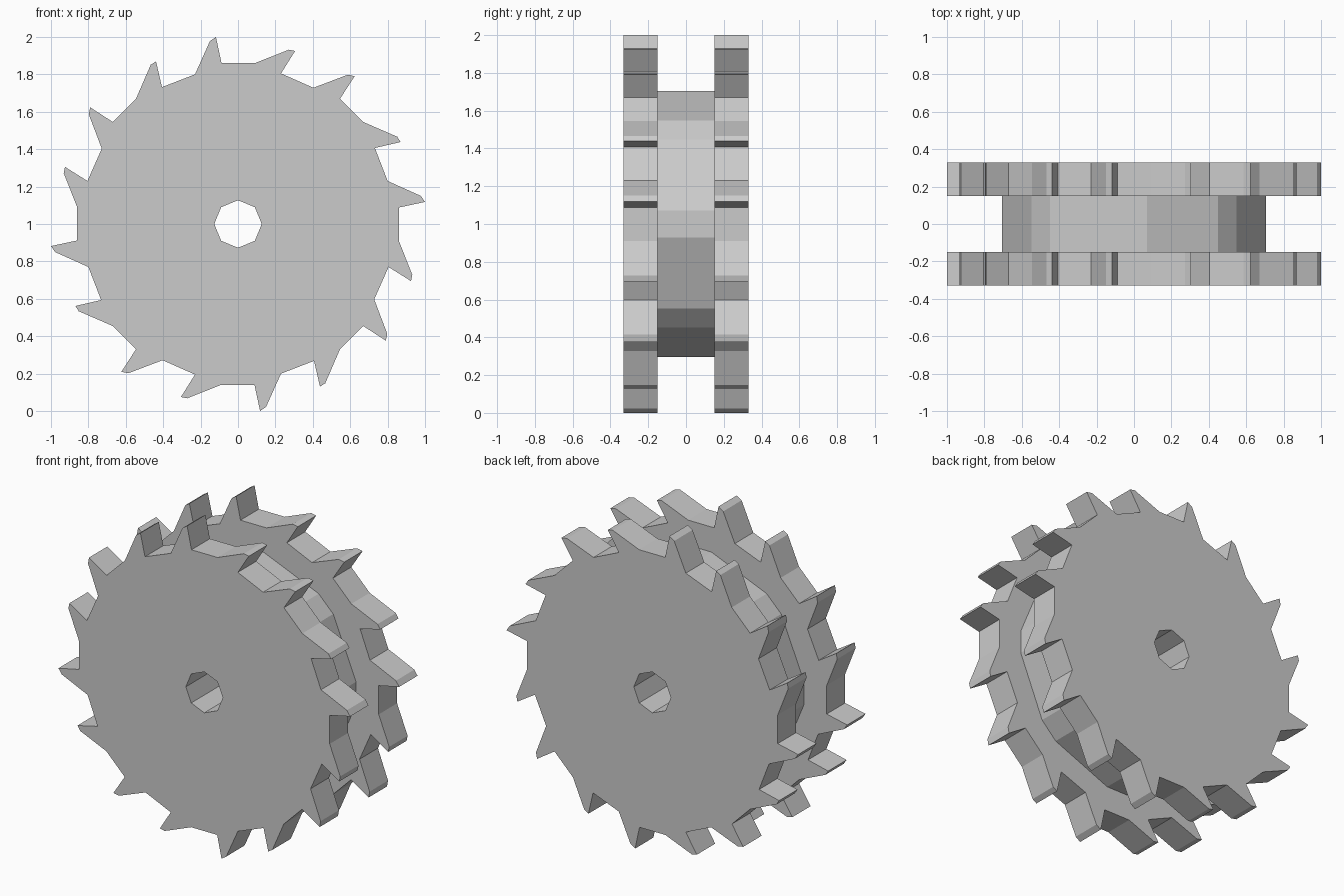
import bpy, bmesh
from math import cos, sin, pi, radians

if "Cube" in bpy.data.objects:
    bpy.data.objects.remove(bpy.data.objects["Cube"])

CZ = 1.0  # height of the axle

# One eighth of the toothed rim (two teeth), relative to the axle
TEETH = [(-.23, .80), (-.15, .978), (-.118, 1.0), (-.088, .86),
         (.09, .86), (.272, .932), (.305, .925), (.23, .805)]


def polar(r, deg):
    return (r * cos(radians(deg)), r * sin(radians(deg)))


CORE = [polar(.708, 95.7), polar(.708, 84.3)]   # octagon with cut corners
HOLE = [polar(.127, 90)]                        # plain octagon


def ring(bm, sector, y):
    """Repeat a sector eight times clockwise and return its vertices."""
    verts = []
    for k in range(8):
        a = -k * pi / 4
        for x, z in sector:
            verts.append(bm.verts.new((x * cos(a) - z * sin(a), y,
                                       CZ + x * sin(a) + z * cos(a))))
    return verts


def loop_edges(bm, verts):
    edges = []
    for a, b in zip(verts, verts[1:] + verts[:1]):
        edges.append(bm.edges.get((a, b)) or bm.edges.new((a, b)))
    return edges


def wall(bm, r0, r1):
    n = len(r0)
    for i in range(n):
        j = (i + 1) % n
        bm.faces.new((r0[i], r0[j], r1[j], r1[i]))


def flat_face(bm, outer, inner, ny):
    bmesh.ops.triangle_fill(bm, use_beauty=True, use_dissolve=False,
                            normal=(0, ny, 0),
                            edges=loop_edges(bm, outer) + loop_edges(bm, inner))


bm = bmesh.new()
# Rings from front to back
hole_f, hole_b = ring(bm, HOLE, -.33), ring(bm, HOLE, .33)
rim = [ring(bm, TEETH, y) for y in (-.33, -.15, .15, .33)]
core_f, core_b = ring(bm, CORE, -.15), ring(bm, CORE, .15)

# Tooth walls of both blades, core wall and axle bore
wall(bm, rim[0], rim[1])
wall(bm, rim[2], rim[3])
wall(bm, core_f, core_b)
wall(bm, hole_f, hole_b)

# Outer and inner blade faces
flat_face(bm, rim[0], hole_f, -1)
flat_face(bm, rim[1], core_f, 1)
flat_face(bm, rim[2], core_b, -1)
flat_face(bm, rim[3], hole_b, 1)

bmesh.ops.recalc_face_normals(bm, faces=bm.faces[:])
mesh = bpy.data.meshes.new("toothed_double_wheel")
bm.to_mesh(mesh)
bm.free()
obj = bpy.data.objects.new("toothed_double_wheel", mesh)
bpy.context.collection.objects.link(obj)
